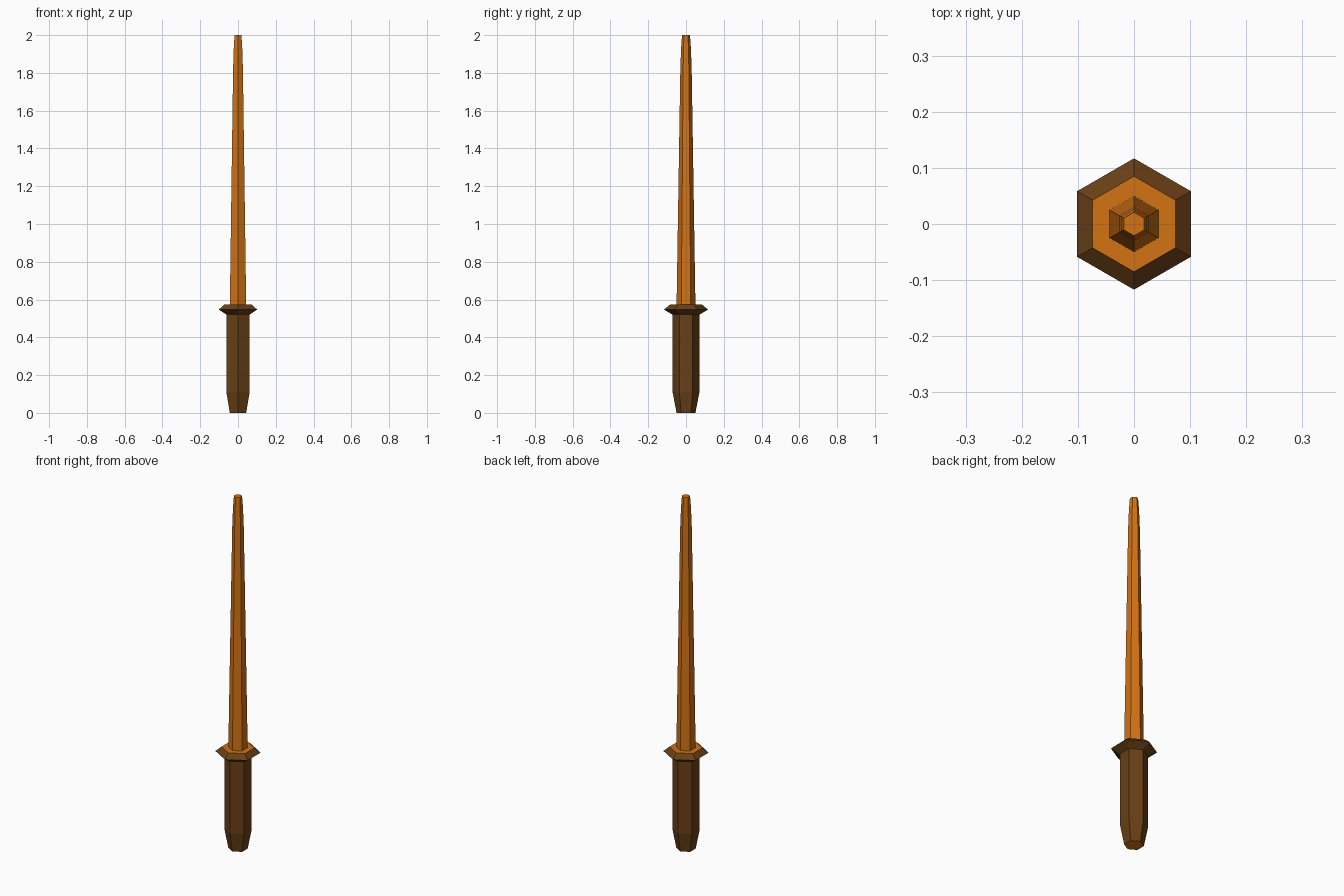
import bpy, bmesh
from math import cos, sin, pi

if "Cube" in bpy.data.objects:
    bpy.data.objects.remove(bpy.data.objects["Cube"])


def material(name, rgb):
    m = bpy.data.materials.new(name)
    m.diffuse_color = (*rgb, 1)
    m.use_nodes = True
    m.node_tree.nodes["Principled BSDF"].inputs["Base Color"].default_value = m.diffuse_color
    return m


ORANGE = material("orange", (0.65, 0.17, 0.007))
BROWN = material("brown", (0.14, 0.05, 0.008))


def hex_loft(name, profile, side, cap):
    """Six-sided stack of (radius, z) rings with corners on the y axis."""
    bm = bmesh.new()
    rings = [[bm.verts.new((r * cos(pi / 2 + i * pi / 3), r * sin(pi / 2 + i * pi / 3), z))
              for i in range(6)] for r, z in profile]
    for a, b in zip(rings, rings[1:]):
        for i in range(6):
            j = (i + 1) % 6
            bm.faces.new((a[i], a[j], b[j], b[i]))
    for ring in (rings[0][::-1], rings[-1]):
        bm.faces.new(ring).material_index = 1
    mesh = bpy.data.meshes.new(name)
    bm.to_mesh(mesh)
    bm.free()
    mesh.materials.append(side)
    mesh.materials.append(cap)
    obj = bpy.data.objects.new(name, mesh)
    bpy.context.collection.objects.link(obj)
    return obj


# Grip with tapered pommel, flaring into the bevelled guard
hex_loft("grip_and_guard",
         [(0.05, 0), (0.071, 0.11), (0.071, 0.52), (0.117, 0.547), (0.085, 0.573)],
         BROWN, ORANGE)

# Long tapering blade with a blunt tip
hex_loft("blade",
         [(0.05, 0.57), (0.03, 1.82), (0.026, 1.93), (0.021, 2.0)],
         ORANGE, ORANGE)
